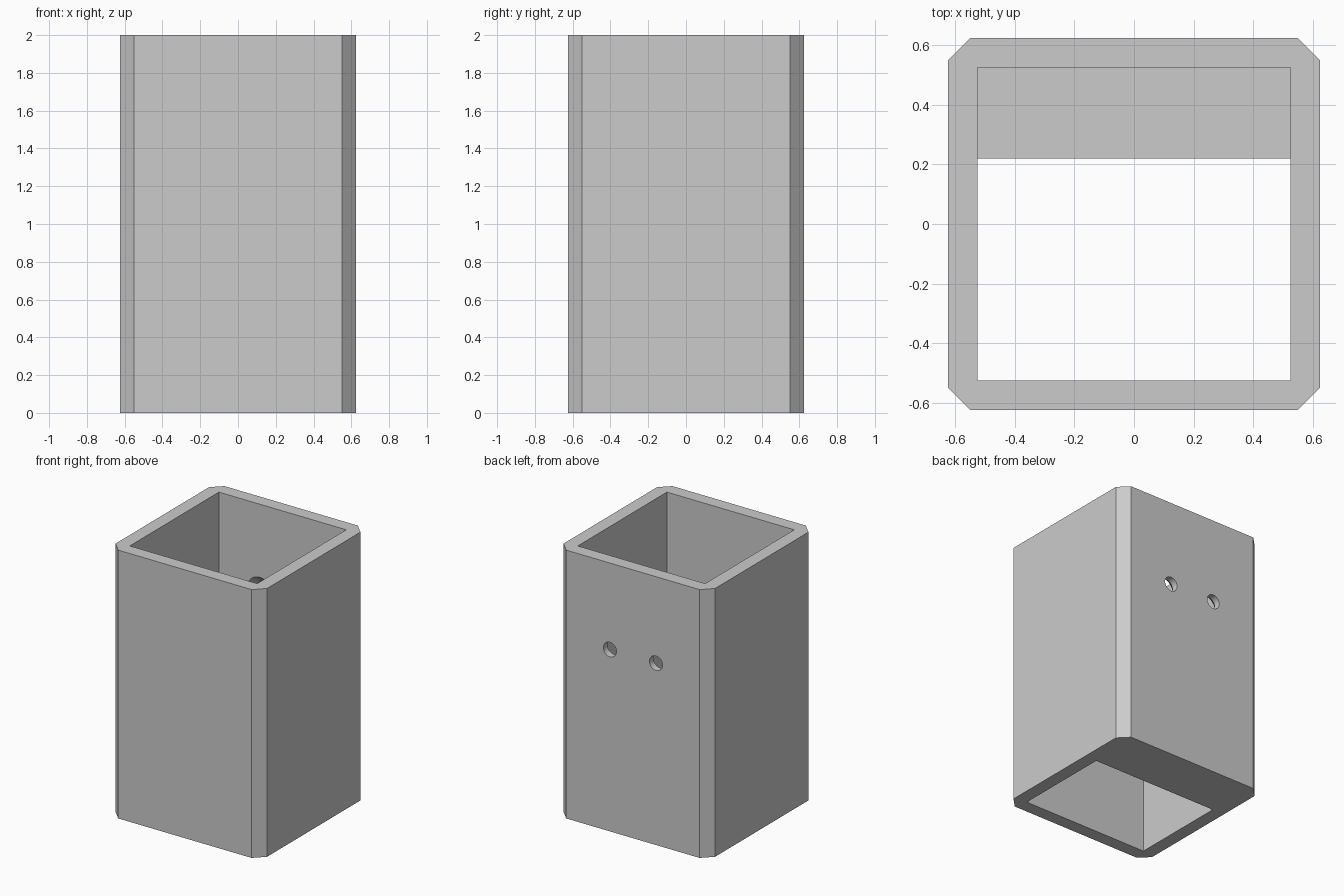
import bpy, bmesh, math
from mathutils import Matrix

cube = bpy.data.objects.get("Cube")
if cube:
    bpy.data.objects.remove(cube, do_unlink=True)

HALF, INNER, CUT, HEIGHT = 0.625, 0.525, 0.075, 2.0
SHELF_EDGE, SHELF_THICK = 0.22, 0.1
HOLE_X, HOLE_Z, HOLE_R, SINK_R = 0.19, 1.355, 0.054, 0.1

grey = bpy.data.materials.new("plain grey")
grey.use_nodes = True
colour = (0.6, 0.6, 0.6, 1)
grey.diffuse_color = colour
grey.node_tree.nodes["Principled BSDF"].inputs["Base Color"].default_value = colour


def make_object(name, bm):
    bmesh.ops.recalc_face_normals(bm, faces=bm.faces)
    mesh = bpy.data.meshes.new(name)
    bm.to_mesh(mesh)
    bm.free()
    mesh.materials.append(grey)
    obj = bpy.data.objects.new(name, mesh)
    bpy.context.collection.objects.link(obj)
    return obj


def prism(name, outline, z0, z1):
    """Extrude a flat outline from z0 up to z1."""
    bm = bmesh.new()
    face = bm.faces.new([bm.verts.new((x, y, z0)) for x, y in outline])
    top = bmesh.ops.extrude_face_region(bm, geom=[face])["geom"]
    verts = [v for v in top if isinstance(v, bmesh.types.BMVert)]
    bmesh.ops.translate(bm, verts=verts, vec=(0, 0, z1 - z0))
    return make_object(name, bm)


def box_outline(y0, y1):
    return [(-INNER, y0), (INNER, y0), (INNER, y1), (-INNER, y1)]


def screw_cutter(x):
    """Straight hole from outside, flaring to a countersink on the inside."""
    rings = [(HALF + 0.05, HOLE_R), (HALF - 0.05, HOLE_R),
             (INNER, SINK_R), (INNER - 0.02, SINK_R)]
    bm = bmesh.new()
    loops = []
    for y, r in rings:
        loop = bmesh.ops.create_circle(
            bm, segments=32, radius=r,
            matrix=Matrix.Translation((x, y, HOLE_Z)) @ Matrix.Rotation(math.pi / 2, 4, "X"))
        loops.append(loop["verts"])
    for a, b in zip(loops, loops[1:]):
        for i in range(len(a)):
            j = (i + 1) % len(a)
            bm.faces.new((a[i], a[j], b[j], b[i]))
    bm.faces.new(loops[0])
    bm.faces.new(loops[-1])
    return make_object("screw_cutter", bm)


def cut(target, cutter):
    cutter.hide_render = True
    mod = target.modifiers.new("cut", "BOOLEAN")
    mod.operation, mod.solver, mod.object = "DIFFERENCE", "EXACT", cutter
    bpy.context.view_layer.objects.active = target
    bpy.ops.object.modifier_apply(modifier=mod.name)
    bpy.data.objects.remove(cutter, do_unlink=True)


# Square body with chamfered upright corners
flat = HALF - CUT
outline = []
for sx, sy in ((1, 1), (-1, 1), (-1, -1), (1, -1)):
    corner = [(sx * HALF, sy * flat), (sx * flat, sy * HALF)]
    outline += corner if sx * sy > 0 else corner[::-1]
body = prism("holder_body", outline, 0, HEIGHT)

# Main cavity above the shelf, then the opening through the floor
cut(body, prism("cavity_cutter", box_outline(-INNER, INNER), SHELF_THICK, HEIGHT + 0.1))
cut(body, prism("floor_cutter", box_outline(-INNER, SHELF_EDGE), -0.1, HEIGHT + 0.1))

# Pair of screw holes in the back wall
for side in (-1, 1):
    cut(body, screw_cutter(side * HOLE_X))

bpy.context.view_layer.objects.active = body
body.select_set(True)
bpy.ops.object.shade_smooth_by_angle(angle=math.radians(25))
